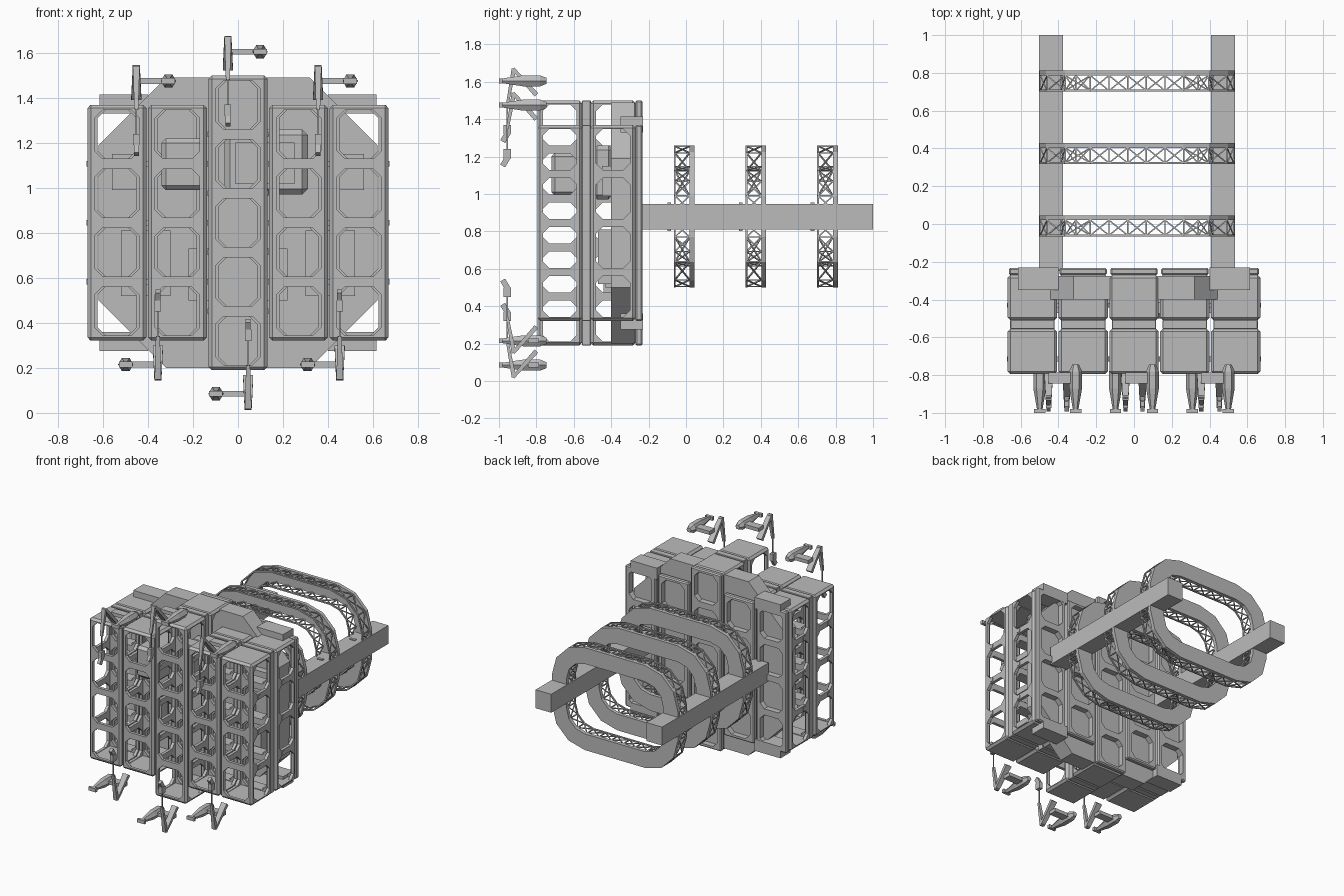
import bpy, bmesh, math
from mathutils import Vector, Matrix

if "Cube" in bpy.data.objects:
    bpy.data.objects.remove(bpy.data.objects["Cube"], do_unlink=True)

grey = bpy.data.materials.new("hull grey")
grey.use_nodes = True
grey.diffuse_color = (0.5, 0.5, 0.5, 1)
grey.node_tree.nodes["Principled BSDF"].inputs["Base Color"].default_value = (0.5, 0.5, 0.5, 1)

MID = 0.845      # height of the centre line
CELL = 0.262     # height of one bay


def finish(name, bm):
    bmesh.ops.recalc_face_normals(bm, faces=bm.faces)
    mesh = bpy.data.meshes.new(name)
    bm.to_mesh(mesh)
    bm.free()
    mesh.materials.append(grey)
    ob = bpy.data.objects.new(name, mesh)
    bpy.context.collection.objects.link(ob)
    return ob


def add_box(bm, x, y, z):
    """Add a box given (min, max) on each axis."""
    size = [b - a for a, b in (x, y, z)]
    mid = [(a + b) / 2 for a, b in (x, y, z)]
    m = Matrix.Translation(mid) @ Matrix.Diagonal((*size, 1))
    return bmesh.ops.create_cube(bm, size=1, matrix=m)["verts"]


def box(name, x, y, z, bevel=0):
    bm = bmesh.new()
    add_box(bm, x, y, z)
    if bevel:
        bmesh.ops.bevel(bm, geom=bm.edges[:], offset=bevel, segments=1, affect='EDGES')
    return finish(name, bm)


def strut(bm, a, b, w, d=None, taper=1):
    """Square bar from a to b, optionally thinner at its end."""
    a, b = Vector(a), Vector(b)
    rot = (b - a).to_track_quat('Z', 'X').to_matrix().to_4x4()
    vs = bmesh.ops.create_cube(bm, size=1)["verts"]
    for v in vs:
        k = taper if v.co.z > 0 else 1
        v.co = Vector((v.co.x * w * k, v.co.y * (d or w) * k, v.co.z * (b - a).length))
        v.co = rot @ v.co + (a + b) / 2


def chamfered(hx, hz, c):
    """Octagon outline of half sizes hx, hz with corner cut c."""
    q = [(hx, hz - c), (hx - c, hz)]
    right = q + [(-x, z) for x, z in reversed(q)]
    return right + [(-x, -z) for x, z in right]


def prism(bm, outline, place, depth):
    """Extrude an outline along the vector depth; place maps 2D to 3D."""
    face = bm.faces.new([bm.verts.new(place(*p)) for p in outline])
    new = bmesh.ops.extrude_face_region(bm, geom=[face])["geom"]
    bmesh.ops.translate(bm, vec=depth, verts=[v for v in new if isinstance(v, bmesh.types.BMVert)])


def cut(ob, cutters):
    for c in cutters:
        mod = ob.modifiers.new("cut", 'BOOLEAN')
        mod.operation, mod.solver, mod.object = 'DIFFERENCE', 'EXACT', c
        c.hide_render = True
    mesh = bpy.data.meshes.new_from_object(
        ob.evaluated_get(bpy.context.evaluated_depsgraph_get()))
    ob.modifiers.clear()
    ob.data = mesh
    mesh.materials.clear()
    mesh.materials.append(grey)
    for c in cutters:
        bpy.data.objects.remove(c, do_unlink=True)


def column(name, cx, n, w, y0, y1, hollow=True, bevel=0.015):
    """Open tower of n bays with cut-corner windows."""
    h, yc, wall = n * CELL / 2, (y0 + y1) / 2, 0.022
    ob = box(name, (cx - w / 2, cx + w / 2), (y0, y1), (MID - h, MID + h), bevel)
    bays = [MID - h + CELL * (i + 0.5) for i in range(n)]
    fore = bmesh.new()
    for z in bays:
        prism(fore, chamfered(w / 2 - 0.032, 0.108, 0.035),
              lambda u, v: (cx + u, y0 - 0.1, z + v), (0, y1 - y0 + 0.2, 0))
    cutters = [finish("cutter", fore)]
    if hollow:
        side = bmesh.new()
        for z in bays:
            prism(side, chamfered((y1 - y0) / 2 - 0.03, 0.11, 0.035),
                  lambda u, v: (cx - w, yc + u, z + v), (2 * w, 0, 0))
        cutters += [finish("cutter", side),
                    box("cutter", (cx - w / 2 + wall, cx + w / 2 - wall),
                        (y0 + wall, y1 - wall), (MID - h + 0.018, MID + h - 0.018))]
    cut(ob, cutters)
    # small knobs on the side rails
    if hollow:
        bm = bmesh.new()
        for z in bays[:-1]:
            for s in (-1, 1):
                strut(bm, (cx + s * (w / 2 - 0.02), yc - 0.04, z + CELL / 2),
                      (cx + s * (w / 2 + 0.004), yc - 0.04, z + CELL / 2), 0.025)
        finish(name + "_knobs", bm)


# Five towers in two layers, joined by thin frames, with a back grid
for i in range(-2, 3):
    n, cx = (5 if i == 0 else 4), i * 0.269
    column(f"front_tower_{i + 3}", cx, n, 0.262, -0.795, -0.555)
    column(f"rear_tower_{i + 3}", cx, n, 0.262, -0.51, -0.27)
    column(f"tower_joint_{i + 3}", cx, n, 0.235, -0.556, -0.509, False, 0.003)
    column(f"back_grid_{i + 3}", cx, n, 0.25, -0.271, -0.232, False, 0.008)

# Octagonal core slab
bm = bmesh.new()
prism(bm, chamfered(0.62, 0.645, 0.3), lambda u, v: (u, -0.4, MID + v), (0, 0.125, 0))
finish("core_slab", bm)

# Corner blocks and machinery on the core
for s, side in ((-1, "right"), (1, "left")):
    def block(name, x, y, z):
        box(f"{side}_{name}", tuple(sorted(s * v for v in x)), y, z)
    block("top_block", (0.40, 0.615), (-0.35, -0.23), (1.33, 1.415))
    block("bottom_block", (0.40, 0.615), (-0.35, -0.23), (0.275, 0.36))
    block("lower_tank", (0.30, 0.52), (-0.47, -0.39), (0.52, 0.81))
    block("upper_tank", (0.42, 0.56), (-0.45, -0.39), (0.99, 1.15))
    block("centre_pad", (0.10, 0.22), (-0.43, -0.39), (0.5, 0.73))
box("centre_tank", (-0.1, 0.1), (-0.44, -0.39), (0.45, 0.69))
box("hangar_block", (-0.34, -0.15), (-0.72, -0.4), (0.99, 1.22), 0.02)
hangar = box("hangar_frame", (-0.06, 0.31), (-0.5, -0.39), (0.97, 1.26), 0.025)
cut(hangar, [box("cutter", (-0.01, 0.25), (-0.6, -0.43), (1.02, 1.2))])

# Long rails to the rear
for x, side in ((-0.44, "right"), (0.471, "left")):
    box(f"{side}_rail", (x - 0.064, x + 0.064), (-0.25, 1.0), (0.81, 0.947))
    for k in range(3):
        y = -0.09 + 0.383 * k
        box(f"{side}_rail_clip_{k + 1}", (x - 0.022, x + 0.022), (y - 0.01, y + 0.01), (0.803, 0.954))


def ring_loop(inset):
    """Rounded oblong with straights split into truss bays."""
    r, hx, hz = 0.27 - inset, 0.517 - inset, 0.38 - inset
    corners = [(1, 1, 0), (-1, 1, 1), (-1, -1, 2), (1, -1, 3)]
    arcs = [[(sx * (hx - r) + r * math.cos(math.pi / 2 * (q + t / 3)),
              sz * (hz - r) + r * math.sin(math.pi / 2 * (q + t / 3))) for t in range(4)]
            for sx, sz, q in corners]
    pts = []
    for i, arc in enumerate(arcs):
        pts += arc
        a, b = Vector(arc[-1]), Vector(arcs[(i + 1) % 4][0])
        parts = 5 if i % 2 == 0 else 3
        pts += [tuple(a.lerp(b, t / parts)) for t in range(1, parts)]
    return [(0.016 + x, 0.88 + z) for x, z in pts]


# Three rings, each a solid band with a lattice in front
outer, inner = ring_loop(0), ring_loop(0.12)
count = len(outer)
for k in range(3):
    y = 0.02 + 0.383 * k
    bm = bmesh.new()
    o, n = ([bm.verts.new((x, y, z)) for x, z in loop] for loop in (outer, inner))
    faces = [bm.faces.new((o[i], o[(i + 1) % count], n[(i + 1) % count], n[i])) for i in range(count)]
    new = bmesh.ops.extrude_face_region(bm, geom=faces)["geom"]
    bmesh.ops.translate(bm, vec=(0, 0.026, 0), verts=[v for v in new if isinstance(v, bmesh.types.BMVert)])
    finish(f"ring_band_{k + 1}", bm)

    bm = bmesh.new()
    for loop in (ring_loop(0.005), ring_loop(0.115)):
        for i in range(count):
            (x0, z0), (x1, z1) = loop[i], loop[(i + 1) % count]
            a, b = (x0, y - 0.08, z0), (x1, y - 0.08, z1)
            c, d = (x0, y, z0), (x1, y, z1)
            strut(bm, a, b, 0.01)
            for p, q in ((a, c), (a, d), (b, c)):
                strut(bm, p, q, 0.007)
    finish(f"ring_lattice_{k + 1}", bm)


def arm(name, x, lift, flip):
    """Docking arm: pod, crossbar, bent blade, cable and end box."""
    bm = bmesh.new()
    px = x + 0.143
    pod = ((-0.745, 0.018), (-0.78, 0.034), (-0.87, 0.034), (-0.985, 0.014))
    rings = [[bm.verts.new((px + r * math.cos(t * math.pi / 3), y, 1.475 + r * math.sin(t * math.pi / 3)))
              for t in range(6)] for y, r in pod]
    for p, q in zip(rings, rings[1:]):
        for t in range(6):
            bm.faces.new((p[t], p[(t + 1) % 6], q[(t + 1) % 6], q[t]))
    bm.faces.new(rings[0])
    bm.faces.new(rings[-1])
    add_box(bm, (px - 0.03, px + 0.03), (-1.0, -0.98), (1.462, 1.488))
    add_box(bm, (x, px), (-0.845, -0.785), (1.462, 1.488))
    strut(bm, (x, -0.8, 1.40), (x, -0.925, 1.54), 0.026, 0.045, 0.7)
    strut(bm, (x, -0.92, 1.54), (x, -0.955, 1.35), 0.024, 0.03, 0.6)
    strut(bm, (x, -0.955, 1.36), (x, -0.955, 1.23), 0.007)
    add_box(bm, (x - 0.014, x + 0.014), (-0.975, -0.935), (1.19, 1.24))
    strut(bm, (x, -0.95, 1.2), (x, -0.98, 1.15), 0.03, 0.022)
    bmesh.ops.translate(bm, vec=(0, 0, lift), verts=bm.verts)
    if flip:
        turn = Matrix.Rotation(math.pi, 3, 'Y')
        bmesh.ops.rotate(bm, cent=(0, 0, MID), matrix=turn, verts=bm.verts)
    finish(name, bm)


# Three arms above, three turned over below
for flip, level in ((False, "top"), (True, "bottom")):
    for i, x in enumerate((-0.452, -0.045, 0.356)):
        arm(f"{level}_arm_{i + 1}", x, 0.13 if i == 1 else 0, flip)
